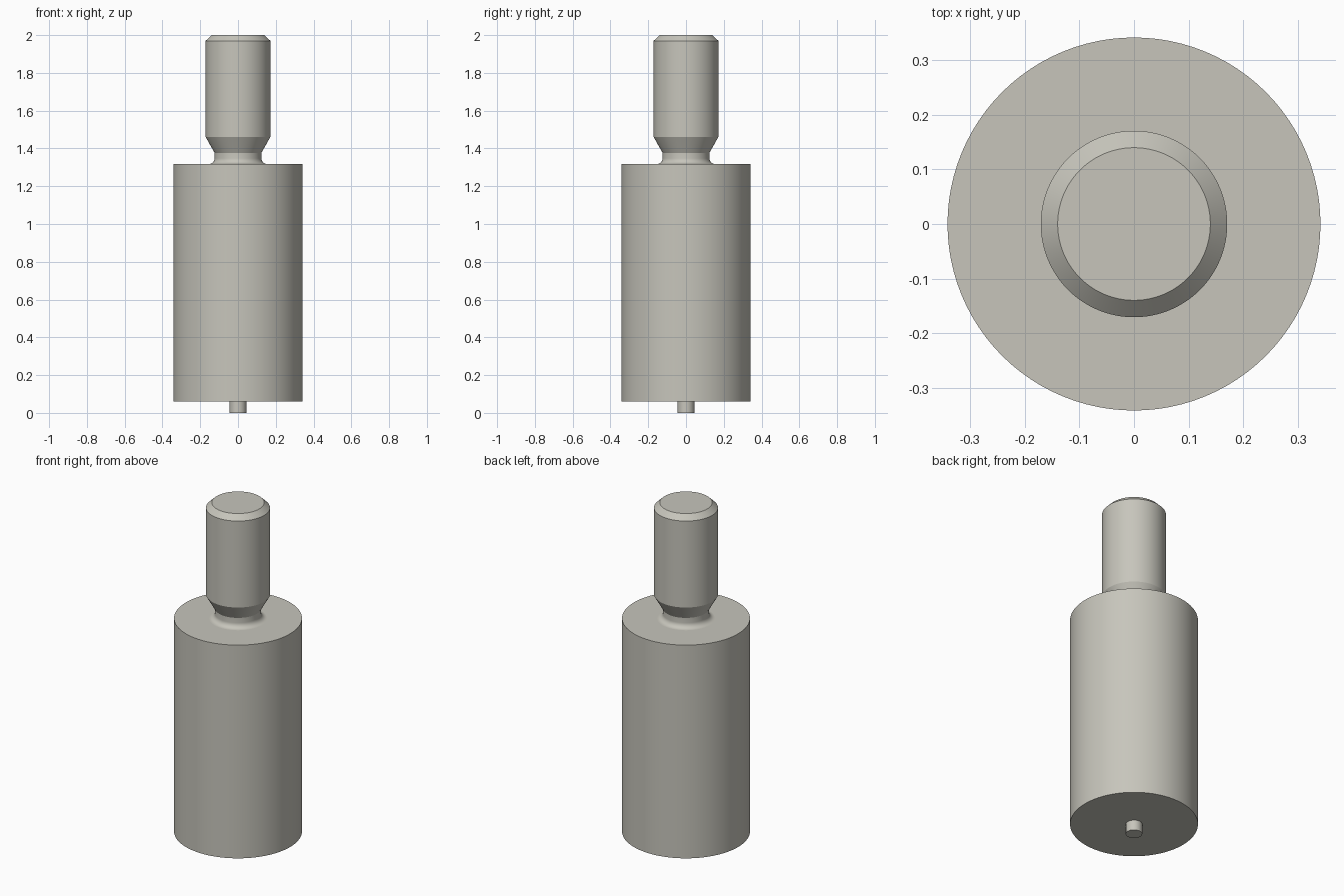
import bpy, math

if "Cube" in bpy.data.objects:
    bpy.data.objects.remove(bpy.data.objects["Cube"], do_unlink=True)

# One warm grey metal
metal = bpy.data.materials.new("warm grey metal")
metal.use_nodes = True
colour = (0.57, 0.56, 0.50, 1.0)
metal.diffuse_color = colour
metal.node_tree.nodes["Principled BSDF"].inputs["Base Color"].default_value = colour


def lathe(name, profile, sides):
    """Turn an (r, z) profile, listed bottom to top, into a capped solid."""
    verts, faces = [], []
    for r, z in profile:
        for i in range(sides):
            a = 2 * math.pi * i / sides
            verts.append((r * math.cos(a), r * math.sin(a), z))
    for k in range(len(profile) - 1):
        for i in range(sides):
            j = (i + 1) % sides
            faces.append((k * sides + i, k * sides + j,
                          (k + 1) * sides + j, (k + 1) * sides + i))
    faces.append(tuple(reversed(range(sides))))
    faces.append(tuple(range((len(profile) - 1) * sides, len(profile) * sides)))
    mesh = bpy.data.meshes.new(name)
    mesh.from_pydata(verts, [], faces)
    mesh.materials.append(metal)
    obj = bpy.data.objects.new(name, mesh)
    bpy.context.collection.objects.link(obj)
    bpy.ops.object.select_all(action='DESELECT')
    obj.select_set(True)
    bpy.context.view_layer.objects.active = obj
    bpy.ops.object.shade_smooth_by_angle(angle=math.radians(25))
    return obj


BODY_BOTTOM, BODY_TOP = 0.06, 1.318

# Locating pin under the body
lathe("bottom_pin", [(0.045, 0.0), (0.045, BODY_BOTTOM + 0.01)], 16)

# Main cylinder
lathe("body", [(0.342, BODY_BOTTOM), (0.342, BODY_TOP)], 96)

# Stud: filleted neck, undercut cone, shank and chamfered tip
neck, fillet = 0.124, 0.03
profile = [(neck + fillet * (1 - math.sin(t)), BODY_TOP + fillet * (1 - math.cos(t)))
           for t in (math.pi / 2 * i / 8 for i in range(9))]
profile += [(neck, 1.377), (0.171, 1.46), (0.171, 1.97), (0.14, 2.0)]
lathe("stud", profile, 96)
